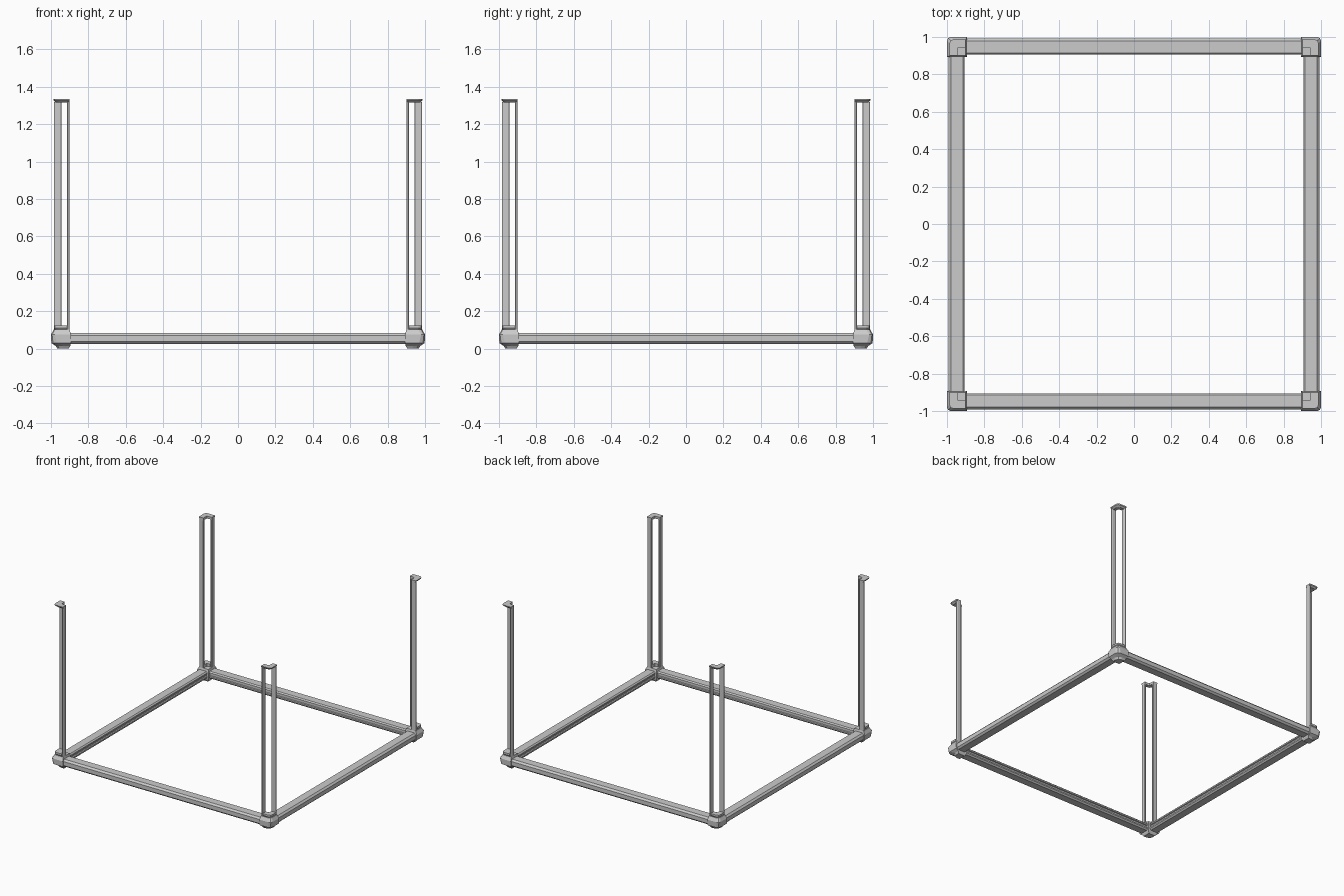
import bpy
import bmesh

if "Cube" in bpy.data.objects:
    bpy.data.objects.remove(bpy.data.objects["Cube"])


def loft(name, rings, mirror):
    """Skin a closed solid through matching rings, then mirror about the origin."""
    bm = bmesh.new()
    loops = [[bm.verts.new(p) for p in ring] for ring in rings]
    n = len(loops[0])
    for a, b in zip(loops, loops[1:]):
        for i in range(n):
            j = (i + 1) % n
            bm.faces.new((a[i], a[j], b[j], b[i]))
    bm.faces.new(loops[0][::-1])
    bm.faces.new(loops[-1])
    bmesh.ops.recalc_face_normals(bm, faces=bm.faces)
    mesh = bpy.data.meshes.new(name)
    bm.to_mesh(mesh)
    bm.free()
    obj = bpy.data.objects.new(name, mesh)
    bpy.context.collection.objects.link(obj)
    mod = obj.modifiers.new("mirror", 'MIRROR')
    mod.use_axis = mirror
    mod.use_mirror_merge = False
    return obj


def at(points, z):
    return [(x, y, z) for x, y in points]


# Horizontal rails: bevelled bar with a shallow groove on the inner face
PROFILE = [(.916, .025), (.905, .036), (.905, .047), (.913, .050),
           (.913, .062), (.905, .065), (.905, .076), (.914, .085),
           (.978, .085), (.991, .071), (.991, .038), (.977, .025)]
loft("front_and_back_rails",
     [[(x, d, z) for d, z in PROFILE] for x in (-.91, .91)], (False, True, False))
loft("side_rails",
     [[(d, y, z) for d, z in PROFILE] for y in (-.91, .91)], (True, False, False))


# Corner feet: square block, flared outward, with a rounded outer corner
def block(a, b, c):
    k = c * .3
    return [(a, a), (b, a), (b, b - c), (b - k, b - k), (b - c, b), (a, b)]


SECTIONS = [(0, .905, .965, .03), (.015, .897, .975, .04), (.03, .893, .998, .03),
            (.075, .893, 1.0, .02), (.102, .90, .985, .02)]
loft("corner_feet", [at(block(a, b, c), z) for z, a, b, c in SECTIONS],
     (True, True, False))


# L-shaped collars and caps that wrap the outer corner
def angle(start, inner, outer):
    s, i, e = start, inner, outer
    return [(s, i), (i - .015, i), (i - .003, i - .003), (i, i - .015), (i, s),
            (e, s), (e, e - .02), (e - .006, e - .006), (e - .02, e), (s, e)]


loft("post_collars", [at(angle(.915, .945, .978), .10),
                      at(angle(.915, .945, .985), .11),
                      at(angle(.915, .945, .985), .125)], (True, True, False))
loft("post_caps", [at(angle(.90, .945, .972), 1.315),
                   at(angle(.90, .945, .985), 1.326),
                   at(angle(.90, .945, 0.987), 1.335)], (True, True, False))

# Paired upright strips at every corner, joined only by the collar and cap
STRIP = [(.90, .947), (.902, .945), (.913, .945), (.915, .947),
         (.915, .979), (.911, .985), (.904, .985), (.90, .979)]
levels = (.08, 1.32)
loft("uprights_on_front_and_back", [at(STRIP, z) for z in levels], (True, True, False))
loft("uprights_on_sides", [at([(y, x) for x, y in STRIP], z) for z in levels],
     (True, True, False))
